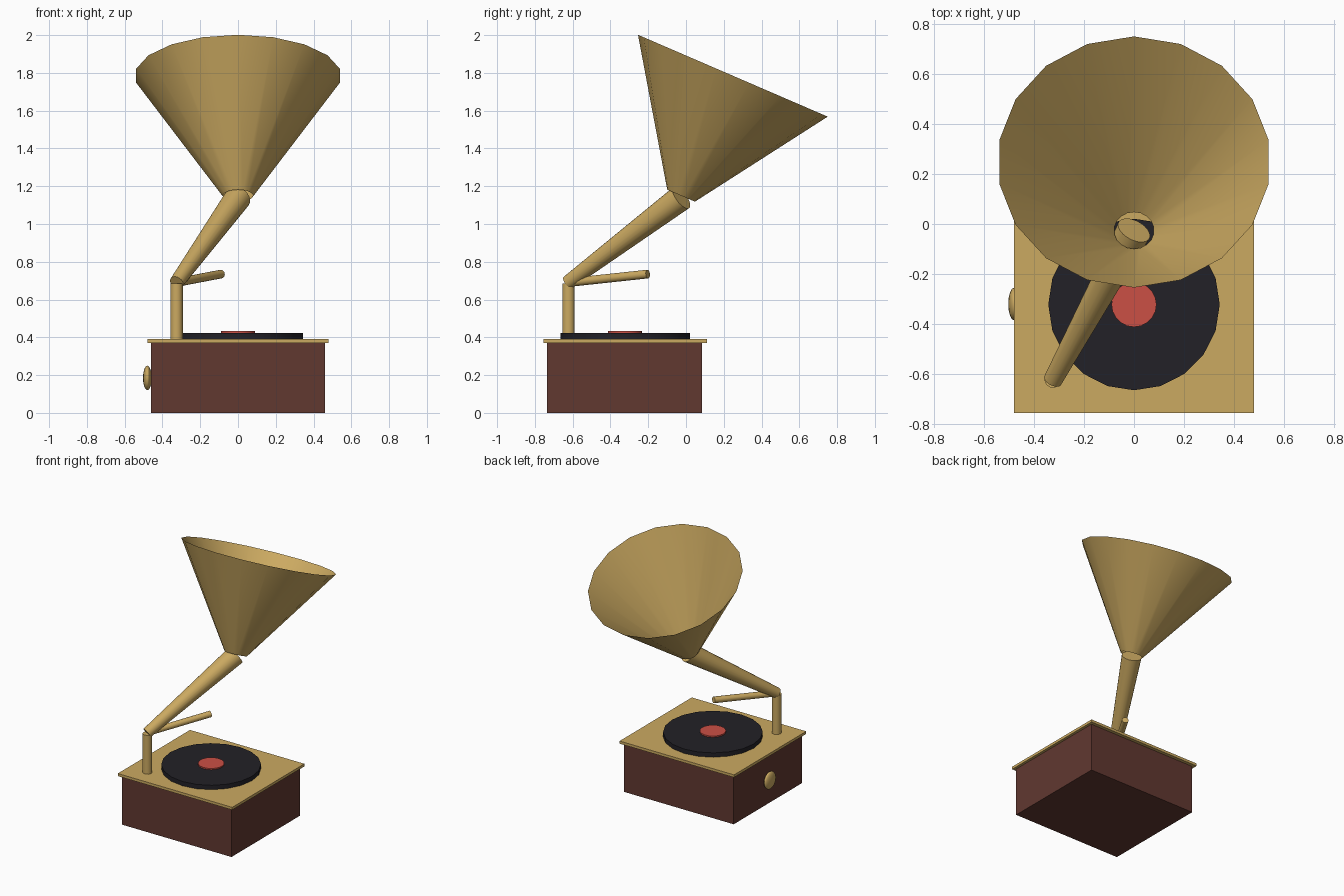
import bpy
import math
from mathutils import Vector

if "Cube" in bpy.data.objects:
    bpy.data.objects.remove(bpy.data.objects["Cube"])


def material(name, rgb):
    m = bpy.data.materials.new(name)
    m.diffuse_color = (*rgb, 1)
    m.use_nodes = True
    m.node_tree.nodes["Principled BSDF"].inputs["Base Color"].default_value = m.diffuse_color
    return m


BRASS = material("brass", (0.60, 0.40, 0.12))
WOOD = material("wood", (0.12, 0.04, 0.03))
BLACK = material("black", (0.016, 0.015, 0.02))
RED = material("red", (0.60, 0.08, 0.06))


def finish(name, mat, smooth=True):
    ob = bpy.context.object
    ob.name = name
    ob.data.materials.append(mat)
    if smooth:
        bpy.ops.object.shade_smooth_by_angle(angle=math.radians(40))
    return ob


def box(name, lo, hi, mat):
    lo, hi = Vector(lo), Vector(hi)
    bpy.ops.mesh.primitive_cube_add(size=1, location=(lo + hi) / 2)
    bpy.context.object.scale = hi - lo
    return finish(name, mat, False)


def tube(name, start, end, r1, r2, mat, sides=16, cap='NGON'):
    """Straight or tapered round bar between two points."""
    a, b = Vector(start), Vector(end)
    axis = b - a
    bpy.ops.mesh.primitive_cone_add(vertices=sides, radius1=r1, radius2=r2,
                                    depth=axis.length, end_fill_type=cap,
                                    location=(a + b) / 2)
    ob = bpy.context.object
    ob.rotation_mode = 'QUATERNION'
    ob.rotation_quaternion = Vector((0, 0, 1)).rotation_difference(axis)
    return finish(name, mat)


# Cabinet and overhanging lid
box("cabinet", (-0.46, -0.735, 0), (0.46, 0.085, 0.37), WOOD)
box("lid", (-0.48, -0.755, 0.37), (0.48, 0.11, 0.39), BRASS)

# Record and its label
tube("record", (0, -0.322, 0.385), (0, -0.322, 0.423), 0.343, 0.343, BLACK, 20)
tube("record_label", (0, -0.322, 0.415), (0, -0.322, 0.433), 0.09, 0.09, RED, 20)

# Side knob: a flattened ball
bpy.ops.mesh.primitive_uv_sphere_add(segments=16, ring_count=10, radius=0.065,
                                     location=(-0.48, -0.32, 0.185))
bpy.context.object.scale = (0.35, 1, 1)
finish("side_knob", BRASS)

# Post, pickup arm and tapered neck
tube("post", (-0.325, -0.622, 0.385), (-0.325, -0.622, 0.685), 0.033, 0.033, BRASS)
tube("pickup_arm", (-0.325, -0.622, 0.69), (-0.09, -0.202, 0.735), 0.023, 0.023, BRASS)
tube("horn_neck", (-0.325, -0.625, 0.69), (0, -0.025, 1.14), 0.038, 0.07, BRASS, 20)

# Open 18-sided horn, leaning forward from the throat
tube("horn", (0, -0.026, 1.15), (0, 0.248, 1.785), 0.08, 0.547, BRASS, 18, 'NOTHING')
